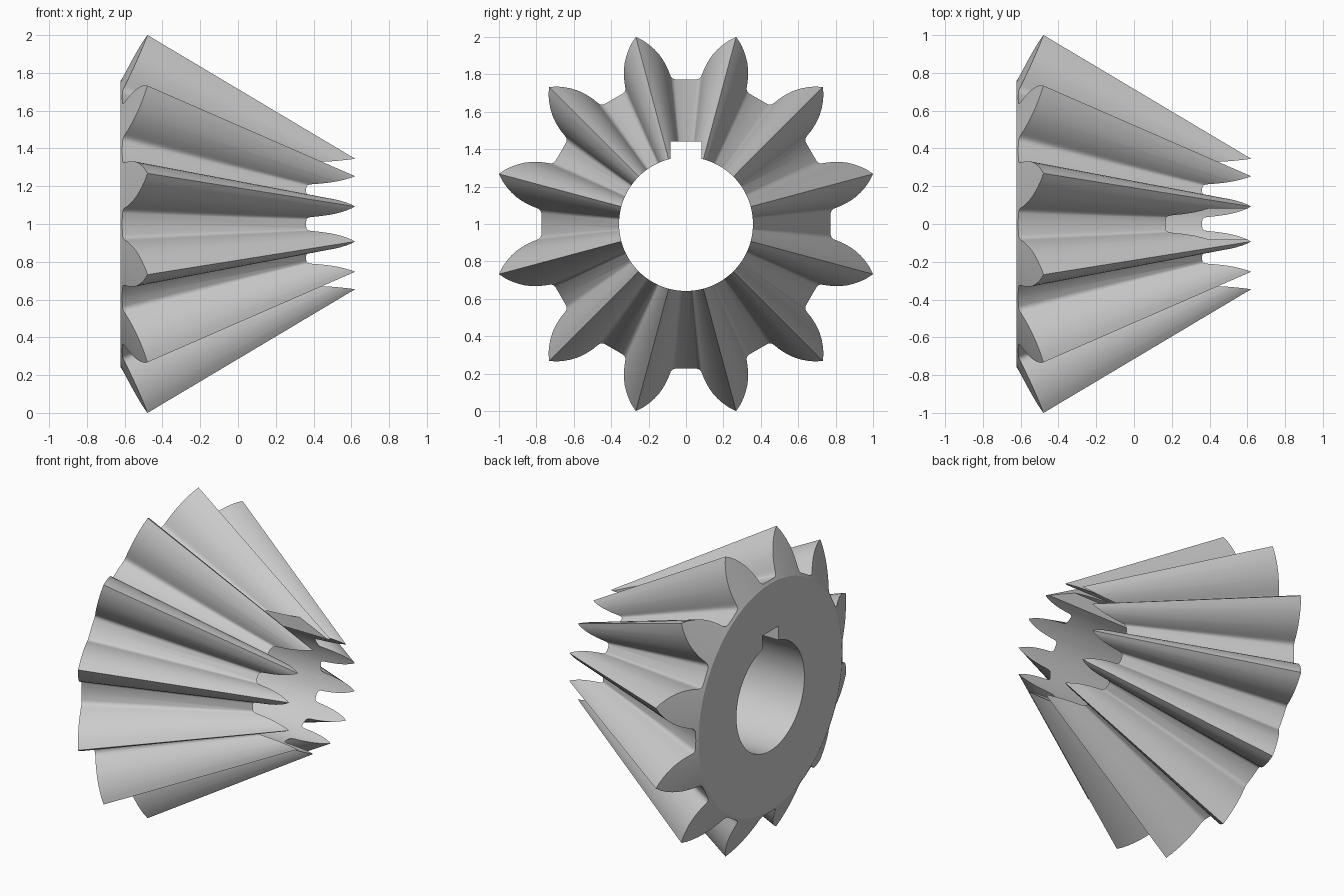
import bpy, bmesh
from math import radians, sin, cos, pi
from mathutils import Vector

if "Cube" in bpy.data.objects:
    bpy.data.objects.remove(bpy.data.objects["Cube"])

TEETH = 12
CENTRE_Z = 1.0
APEX_X = 1.20          # all tooth surfaces converge here
TIP_R, TIP_X = 1.0353, -0.479
BACK_SLOPE = 0.512     # back cone: change of x per unit of radius
DISC_R = 0.755         # flat back disc
BORE_R = 0.358

# Half a tooth on the back cone: (radius, angle from tooth centre in degrees)
HALF = [(TIP_R, 0), (1.01, 1.7), (0.98, 3.3), (0.95, 4.7), (0.92, 5.9),
        (0.89, 6.9), (0.86, 7.7), (0.83, 8.4), (0.805, 8.85), (0.79, 9.2),
        (0.781, 9.8), (0.775, 10.8), (0.773, 15)]


def point(r, a):
    x = TIP_X - (TIP_R - r) * BACK_SLOPE
    return Vector((x, r * sin(a), CENTRE_Z + r * cos(a)))


# Gear blank: back disc, back cone, teeth running to the apex
tooth = [(r, -a) for r, a in reversed(HALF[1:])] + HALF[:-1]
profile = [(r, radians(15 + 360 / TEETH * k + a))
           for k in range(TEETH) for r, a in tooth]
bm = bmesh.new()
disc = [bm.verts.new(point(DISC_R, a)) for r, a in profile]
outer = [bm.verts.new(point(r, a)) for r, a in profile]
apex_pt = Vector((APEX_X, 0, CENTRE_Z))
inner = [bm.verts.new(v.co.lerp(apex_pt, 0.72)) for v in outer]
apex = bm.verts.new(apex_pt)
bm.faces.new(disc)
n = len(profile)
for i in range(n):
    j = (i + 1) % n
    bm.faces.new((disc[i], disc[j], outer[j], outer[i]))
    bm.faces.new((outer[i], outer[j], inner[j], inner[i]))
    bm.faces.new((inner[i], inner[j], apex))
bmesh.ops.recalc_face_normals(bm, faces=bm.faces)
mesh = bpy.data.meshes.new("bevel_gear")
bm.to_mesh(mesh)
bm.free()
gear = bpy.data.objects.new("bevel_gear", mesh)
bpy.context.collection.objects.link(gear)

# Bore cutter along x; it also trims the small ends of the teeth
bpy.ops.mesh.primitive_cylinder_add(vertices=120, radius=BORE_R, depth=4,
                                    location=(0, 0, CENTRE_Z), rotation=(0, pi / 2, 0))
bore = bpy.context.object
bore.name = "bore_cutter"

# Keyway cutter at the top of the bore
bpy.ops.mesh.primitive_cube_add(size=1, location=(0, 0, CENTRE_Z + 0.32))
key = bpy.context.object
key.name = "keyway_cutter"
key.scale = (4, 0.165, 0.24)

# Apply both cuts and remove the cutters
bpy.ops.object.select_all(action='DESELECT')
gear.select_set(True)
bpy.context.view_layer.objects.active = gear
for cutter in (bore, key):
    cutter.hide_render = True
    mod = gear.modifiers.new(cutter.name, 'BOOLEAN')
    mod.operation = 'DIFFERENCE'
    mod.solver = 'EXACT'
    mod.object = cutter
    bpy.ops.object.modifier_apply(modifier=mod.name)
    bpy.data.objects.remove(cutter)

# Smooth flanks and bore, sharp tooth crests and rims
bpy.ops.object.shade_smooth_by_angle(angle=radians(25))
